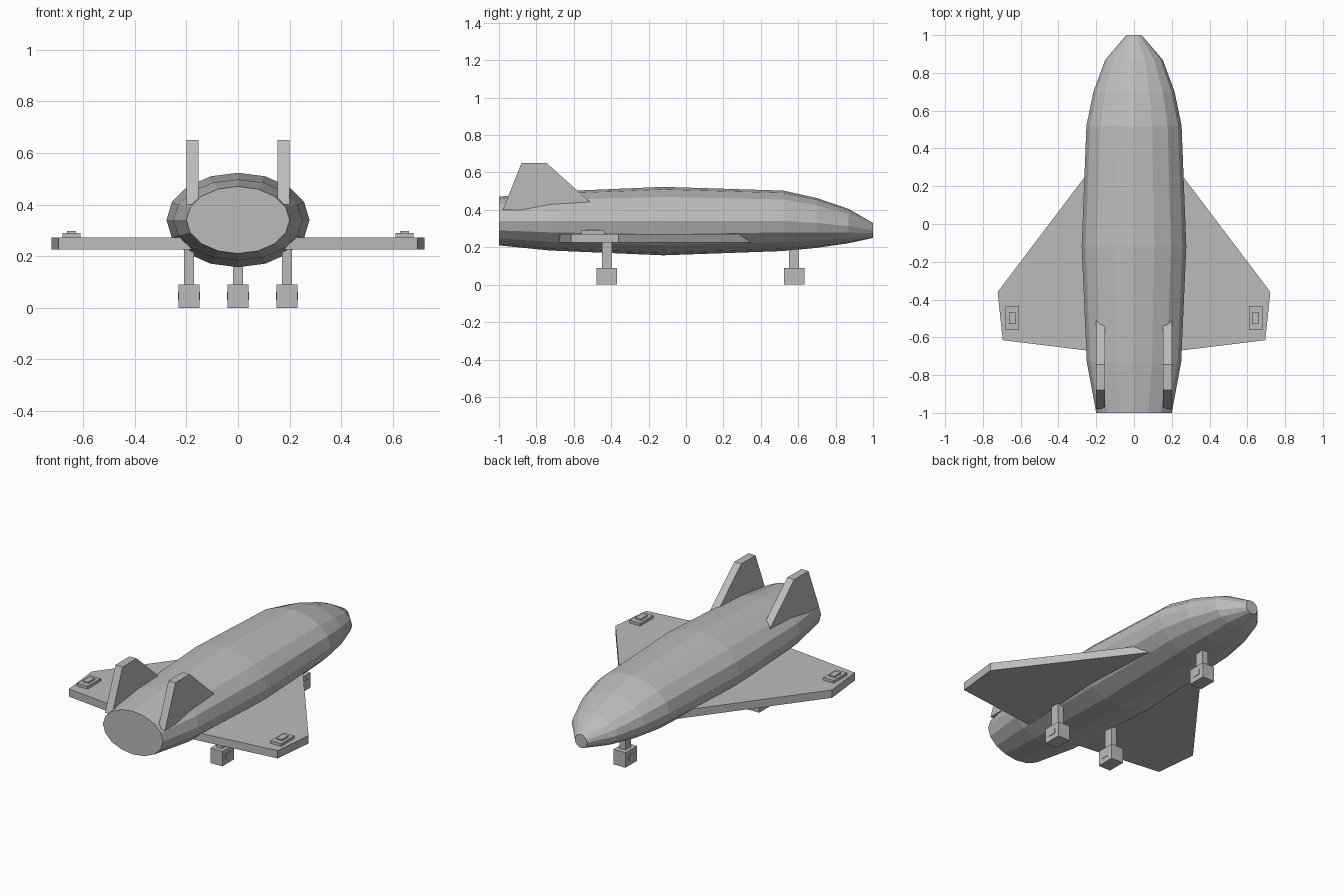
import bpy, bmesh, math

if "Cube" in bpy.data.objects:
    bpy.data.objects.remove(bpy.data.objects["Cube"])

grey = bpy.data.materials.new("hull grey")
grey.diffuse_color = (0.5, 0.5, 0.5, 1)
grey.use_nodes = True
grey.node_tree.nodes["Principled BSDF"].inputs["Base Color"].default_value = grey.diffuse_color


def finish(name, bm):
    bmesh.ops.recalc_face_normals(bm, faces=bm.faces)
    me = bpy.data.meshes.new(name)
    bm.to_mesh(me)
    bm.free()
    me.materials.append(grey)
    ob = bpy.data.objects.new(name, me)
    bpy.context.collection.objects.link(ob)
    return ob


def loft(name, rings):
    """Skin a closed solid over rings of equal point count."""
    bm = bmesh.new()
    loops = [[bm.verts.new(p) for p in ring] for ring in rings]
    n = len(loops[0])
    for a, b in zip(loops, loops[1:]):
        for i in range(n):
            j = (i + 1) % n
            bm.faces.new((a[i], a[j], b[j], b[i]))
    bm.faces.new(loops[0])
    bm.faces.new(loops[-1])
    return finish(name, bm)


def box(name, x, y, z):
    """Box from (min, max) pairs."""
    return loft(name, [[(x[0], y[0], h), (x[1], y[0], h),
                        (x[1], y[1], h), (x[0], y[1], h)] for h in z])


# Fuselage: 16-sided elliptical sections (y, half width, bottom, top)
sections = [(-1.0, 0.20, 0.21, 0.47), (-0.73, 0.25, 0.183, 0.497),
            (-0.12, 0.277, 0.157, 0.523), (0.52, 0.252, 0.18, 0.503),
            (0.70, 0.215, 0.197, 0.463), (0.87, 0.152, 0.222, 0.405),
            (1.0, 0.04, 0.25, 0.33)]
rings = []
for y, w, lo, hi in sections:
    angles = [math.tau * k / 16 for k in range(16)]
    rings.append([(w * math.cos(a), y, (lo + hi) / 2 + (hi - lo) / 2 * math.sin(a))
                  for a in angles])
loft("fuselage", rings)

wing_plan = [(0.10, 0.462), (0.722, -0.36), (0.695, -0.615), (0.10, -0.688)]
fin_side = [(-0.98, 0.40), (-0.88, 0.65), (-0.745, 0.65), (-0.465, 0.40)]


def landing_gear(name, x, y):
    box(name + "_strut", (x - 0.019, x + 0.019), (y - 0.027, y + 0.027), (0.08, 0.25))
    box(name + "_wheel_block", (x - 0.04, x + 0.04), (y - 0.055, y + 0.055), (0, 0.09))
    # Thin hub plate showing on both sides of the block
    box(name + "_hub", (x - 0.043, x + 0.043), (y - 0.025, y + 0.025), (0.03, 0.062))


for s, side in ((1, "right"), (-1, "left")):
    # Delta wing
    loft(side + "_wing", [[(s * x, y, z) for x, y in wing_plan] for z in (0.225, 0.272)])
    # Tail fin
    loft(side + "_tail_fin", [[(s * x, y, z) for y, z in fin_side] for x in (0.153, 0.20)])
    # Stepped pod on the wing tip
    box(side + "_tip_pod", sorted((s * 0.61, s * 0.68)), (-0.56, -0.435), (0.26, 0.289))
    box(side + "_tip_pod_cap", sorted((s * 0.627, s * 0.663)), (-0.53, -0.465), (0.28, 0.298))
    landing_gear(side + "_rear_gear", s * 0.19, -0.423)

landing_gear("nose_gear", 0, 0.578)
